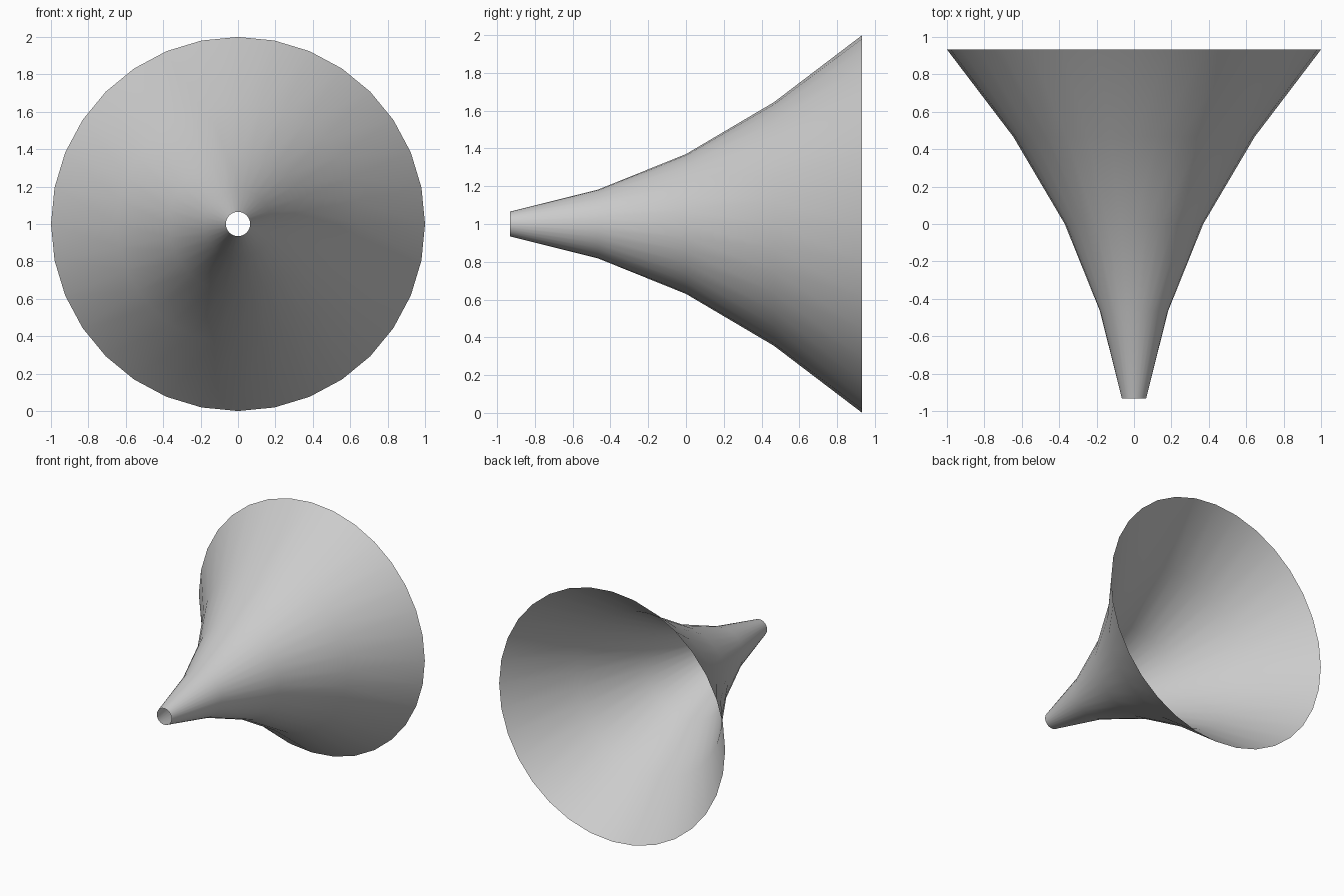
import bpy, bmesh
from math import sin, cos, pi

if "Cube" in bpy.data.objects:
    bpy.data.objects.remove(bpy.data.objects["Cube"])

SIDES = 32
# (y, radius) from the narrow mouthpiece to the wide rim
PROFILE = [(-0.933, 0.065), (-0.466, 0.182), (0.0, 0.37), (0.466, 0.645), (0.933, 1.0)]

# Flared horn: open rings joined by quads, thin single-skin surface
bm = bmesh.new()
rings = [[bm.verts.new((r * sin(2 * pi * i / SIDES), y, 1 + r * cos(2 * pi * i / SIDES)))
          for i in range(SIDES)] for y, r in PROFILE]
for a, b in zip(rings, rings[1:]):
    for i in range(SIDES):
        j = (i + 1) % SIDES
        bm.faces.new((a[i], b[i], b[j], a[j])).smooth = True

# Make the outside of the flare the front of every face
for f in bm.faces:
    f.normal_update()
    c = f.calc_center_median()
    if f.normal.x * c.x + f.normal.z * (c.z - 1) < 0:
        f.normal_flip()

mesh = bpy.data.meshes.new("flared_horn")
bm.to_mesh(mesh)
bm.free()
horn = bpy.data.objects.new("flared_horn", mesh)
bpy.context.collection.objects.link(horn)
